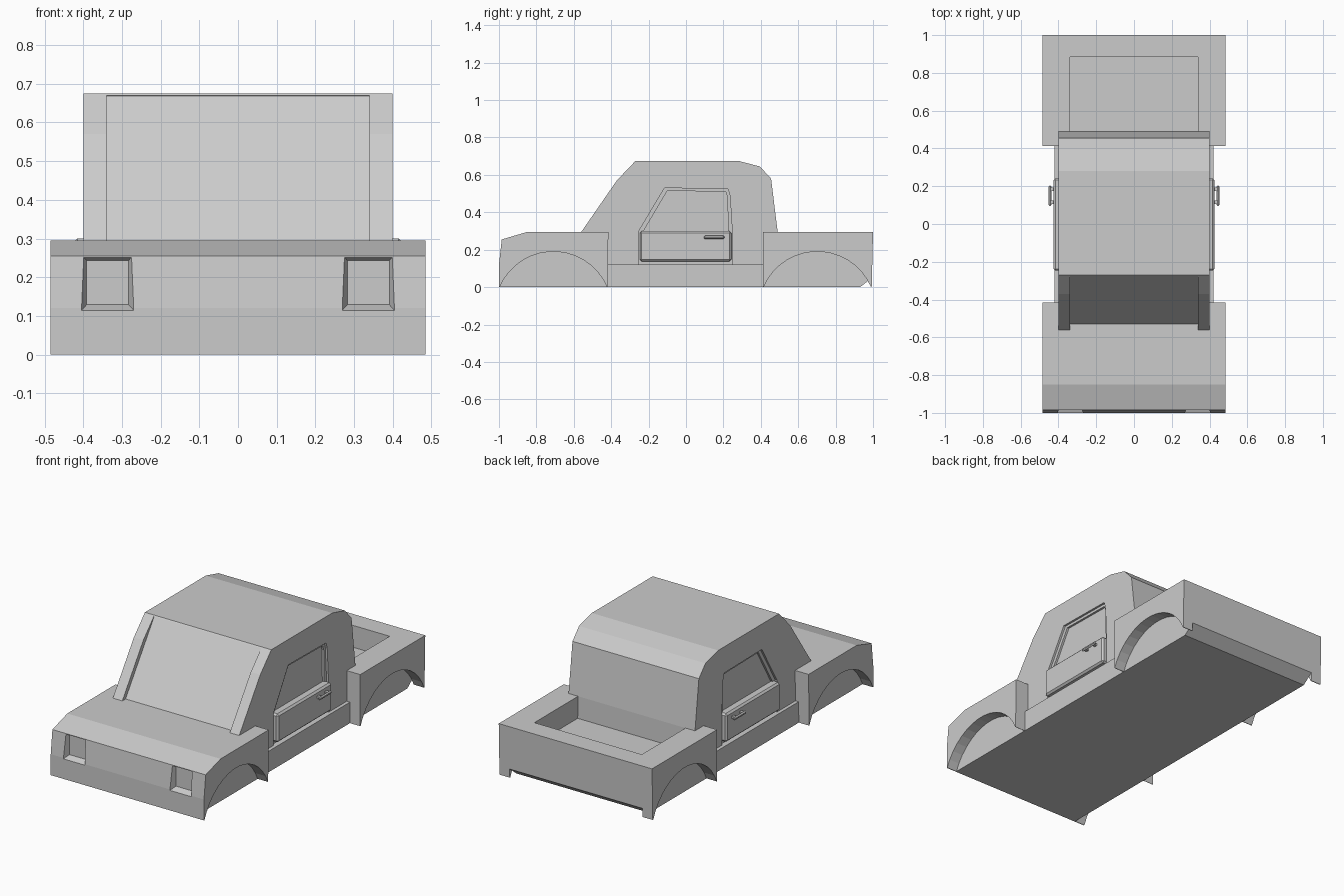
import bpy, bmesh, math

if "Cube" in bpy.data.objects:
    bpy.data.objects.remove(bpy.data.objects["Cube"])


def finish(name, bm):
    bmesh.ops.recalc_face_normals(bm, faces=bm.faces)
    me = bpy.data.meshes.new(name)
    bm.to_mesh(me)
    bm.free()
    ob = bpy.data.objects.new(name, me)
    bpy.context.collection.objects.link(ob)
    return ob


def prism(name, pts, x0, x1):
    """Side profile of (y, z) points extruded from x0 to x1."""
    bm = bmesh.new()
    a = [bm.verts.new((x0, y, z)) for y, z in pts]
    b = [bm.verts.new((x1, y, z)) for y, z in pts]
    bm.faces.new(a)
    bm.faces.new(b[::-1])
    for i in range(len(pts)):
        j = (i + 1) % len(pts)
        bm.faces.new((a[i], b[i], b[j], a[j]))
    return finish(name, bm)


def box(name, x, y, z):
    return prism(name, [(y[0], z[0]), (y[1], z[0]), (y[1], z[1]), (y[0], z[1])], *x)


def lamp_cutter(cx):
    bm = bmesh.new()
    bmesh.ops.create_cube(bm, size=2)
    for v in bm.verts:
        front = v.co.y < 0
        w, h, y = (.077, .082, -1.025) if front else (.054, .057, -.965)
        v.co = (cx + v.co.x * w, y, .186 + v.co.z * h)
    return finish("lamp_cutter", bm)


def boolean(ob, cutter, op='DIFFERENCE'):
    m = ob.modifiers.new("cut", 'BOOLEAN')
    m.operation, m.object, m.solver = op, cutter, 'EXACT'
    bpy.context.view_layer.objects.active = ob
    bpy.ops.object.modifier_apply(modifier=m.name)
    bpy.data.objects.remove(cutter)


def bevel(ob, w):
    m = ob.modifiers.new("bevel", 'BEVEL')
    m.width, m.segments = w, 1


def arch(cy):
    """Circular wheel-arch profile dipping below the floor."""
    r, cz, n = .312, -.122, 40
    return [(cy + r * math.cos(2 * math.pi * i / n + math.pi / n),
             cz + r * math.sin(2 * math.pi * i / n + math.pi / n)) for i in range(n)]


# Front block with hood, wheel arches and lamp recesses
front = prism("front_body", [(-1, 0), (-1, .12), (-.985, .255), (-.85, .295),
                             (-.415, .295), (-.42, 0)], -.485, .485)
# Rear block with load bed
rear = prism("rear_body", [(.412, 0), (.993, 0), (1, .295), (.412, .295)], -.485, .485)
boolean(rear, box("bed_cutter", (-.34, .34), (.46, .885), (.17, .4)))
boolean(rear, prism("bumper_cutter", [(.918, -.01), (1.02, .07), (1.02, -.01)], -.42, .42))

for s in (-1, 1):
    boolean(front, prism("arch_cutter", arch(-.709), s * .42, s * .6))
    boolean(rear, prism("arch_cutter", arch(.702), s * .42, s * .6))
    boolean(front, lamp_cutter(s * .337))

# Sill and floor between the axles
box("sill", (-.42, .42), (-.43, .42), (0, .12))

# Cab with recessed windscreen
cab = prism("cab", [(-.5, .1), (-.5, .27), (-.58, .27), (-.56, .295), (-.37, .57),
                    (-.27, .675), (.28, .675), (.395, .645), (.455, .58),
                    (.49, .295), (.495, .1)], -.40, .40)
boolean(cab, prism("windscreen_cutter", [(-.548, .27), (-.281, .655), (-.272, .668),
                                         (-.6, .8), (-.7, .27)], -.34, .34))

door = [(-.252, .12), (-.252, .3), (-.115, .53), (.225, .525), (.235, .49), (.247, .3), (.247, .12)]
window = [(-.23, .295), (-.10, .515), (.212, .51), (.222, .48), (.225, .295)]
for s, side in ((-1, "left"), (1, "right")):
    # Door opening and deeper window pane
    boolean(cab, prism("door_cutter", door, s * .388, s * .5))
    boolean(cab, prism("window_cutter", window, s * .376, s * .5))
    # Lower door panel with a trim strip below
    bevel(box(side + "_door_panel", (s * .37, s * .425), (-.247, .242), (.138, .3)), .01)
    # Handle bar on two posts
    bevel(box(side + "_handle", (s * .438, s * .452), (.095, .205), (.256, .275)), .006)
    for y in (.115, .185):
        box(side + "_handle_post", (s * .41, s * .445), (y - .009, y + .009), (.259, .272))
